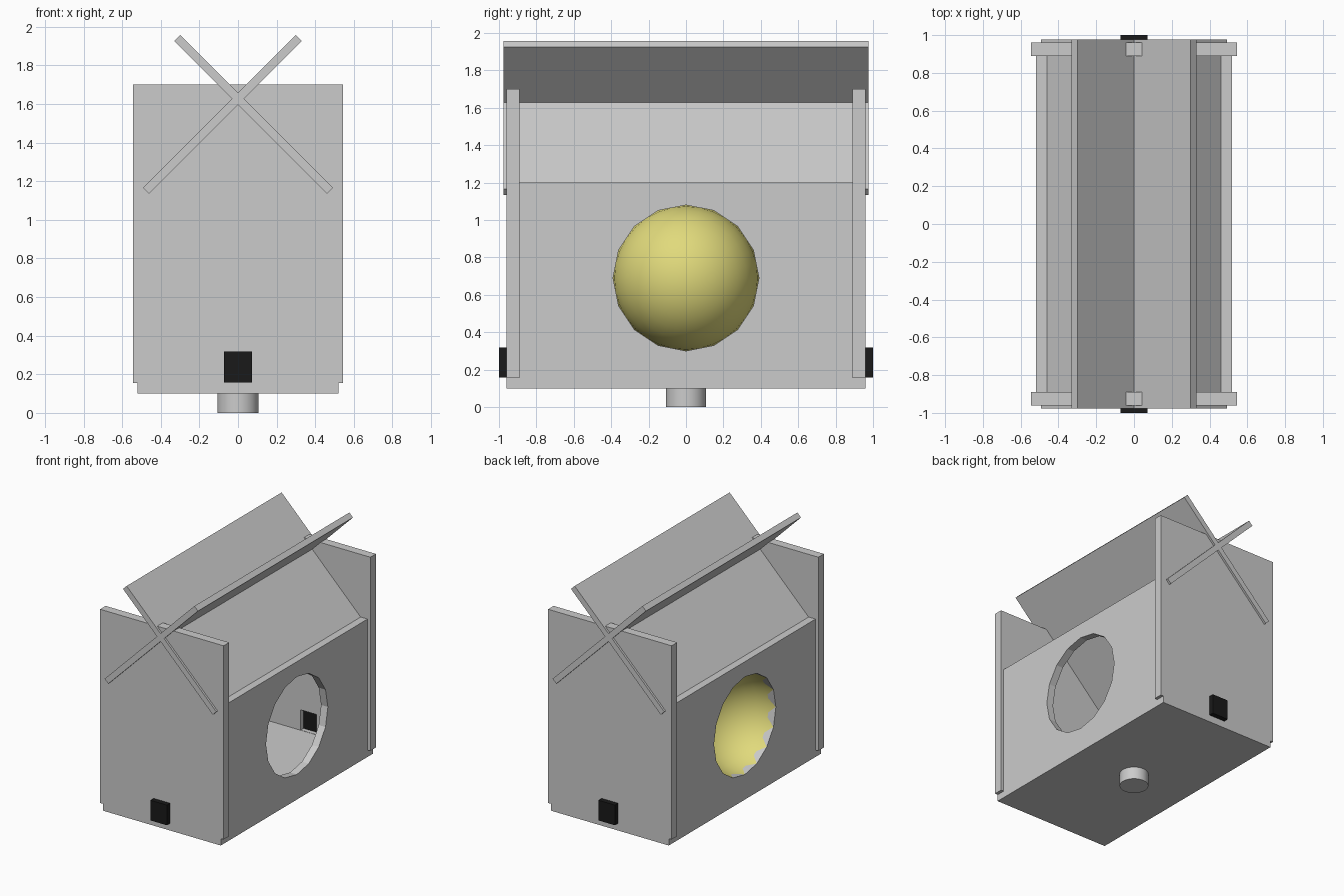
import bpy, bmesh
from math import radians
from mathutils import Vector, Matrix

if "Cube" in bpy.data.objects:
    bpy.data.objects.remove(bpy.data.objects["Cube"])


def material(name, colour):
    m = bpy.data.materials.new(name)
    m.diffuse_color = (*colour, 1)
    m.use_nodes = True
    m.node_tree.nodes["Principled BSDF"].inputs["Base Color"].default_value = m.diffuse_color
    return m


def box(name, lo, hi, mat=None):
    """Axis-aligned box between two corners."""
    lo, hi = Vector(lo), Vector(hi)
    bpy.ops.mesh.primitive_cube_add(size=1, location=(lo + hi) / 2)
    ob = bpy.context.object
    ob.name = name
    ob.scale = hi - lo
    bpy.ops.object.transform_apply(location=False, rotation=False, scale=True)
    if mat:
        ob.data.materials.append(mat)
    return ob


def cut(ob, cutter):
    """Subtract the cutter and remove it."""
    mod = ob.modifiers.new("opening", 'BOOLEAN')
    mod.object = cutter
    mod.operation = 'DIFFERENCE'
    mod.solver = 'EXACT'
    bpy.context.view_layer.objects.active = ob
    bpy.ops.object.modifier_apply(modifier=mod.name)
    bpy.data.objects.remove(cutter, do_unlink=True)


yellow = material("yellow", (0.75, 0.7, 0.2))
black = material("black", (0.01, 0.01, 0.01))
HOLE_R, HOLE_Z = 0.39, 0.69

# Floor and round mounting post
box("floor", (-0.52, -0.96, 0.10), (0.52, 0.96, 0.155))
bpy.ops.mesh.primitive_cylinder_add(vertices=32, radius=0.107, depth=0.11,
                                    location=(0, 0, 0.055))
bpy.context.object.name = "mounting_post"
bpy.ops.object.shade_smooth_by_angle(angle=radians(30))

# Side walls with sixteen-sided round openings
for s, side in ((1, "right"), (-1, "left")):
    xs = sorted((s * 0.46, s * 0.52))
    wall = box(side + "_wall", (xs[0], -0.89, 0.155), (xs[1], 0.89, 1.2))
    bpy.ops.mesh.primitive_cylinder_add(vertices=16, radius=HOLE_R, depth=0.4,
                                        location=(s * 0.49, 0, HOLE_Z),
                                        rotation=(0, radians(90), 0))
    cut(wall, bpy.context.object)

# End walls with a small slot, each plugged by a black block
for s, side in ((-1, "front"), (1, "back")):
    ys = sorted((s * 0.89, s * 0.96))
    wall = box(side + "_wall", (-0.545, ys[0], 0.155), (0.545, ys[1], 1.70))
    cut(wall, box("slot_cutter", (-0.07, ys[0] - 0.1, 0.157), (0.07, ys[1] + 0.1, 0.318)))
    ys = sorted((s * 0.925, s * 1.0))
    box(side + "_block", (-0.072, ys[0], 0.157), (0.072, ys[1], 0.318), black)

# Two crossing roof boards
for s, side in ((1, "left"), (-1, "right")):
    board = box(side + "_roof_board", (-0.56, -0.977, -0.0225), (0.56, 0.977, 0.0225))
    board.location = (-s * 0.081, 0, 1.546)
    board.rotation_euler = (0, -s * radians(45), 0)

# Yellow dome closing the left opening, bulging into the box
bm = bmesh.new()
bmesh.ops.create_uvsphere(bm, u_segments=32, v_segments=16, radius=HOLE_R,
                          matrix=Matrix.Rotation(radians(90), 4, 'Y'))
bmesh.ops.delete(bm, geom=[v for v in bm.verts if v.co.x < -0.001], context='VERTS')
for f in bm.faces:
    f.smooth = True
mesh = bpy.data.meshes.new("yellow_dome")
bm.to_mesh(mesh)
bm.free()
mesh.materials.append(yellow)
dome = bpy.data.objects.new("yellow_dome", mesh)
dome.location = (-0.518, 0, HOLE_Z)
bpy.context.collection.objects.link(dome)
